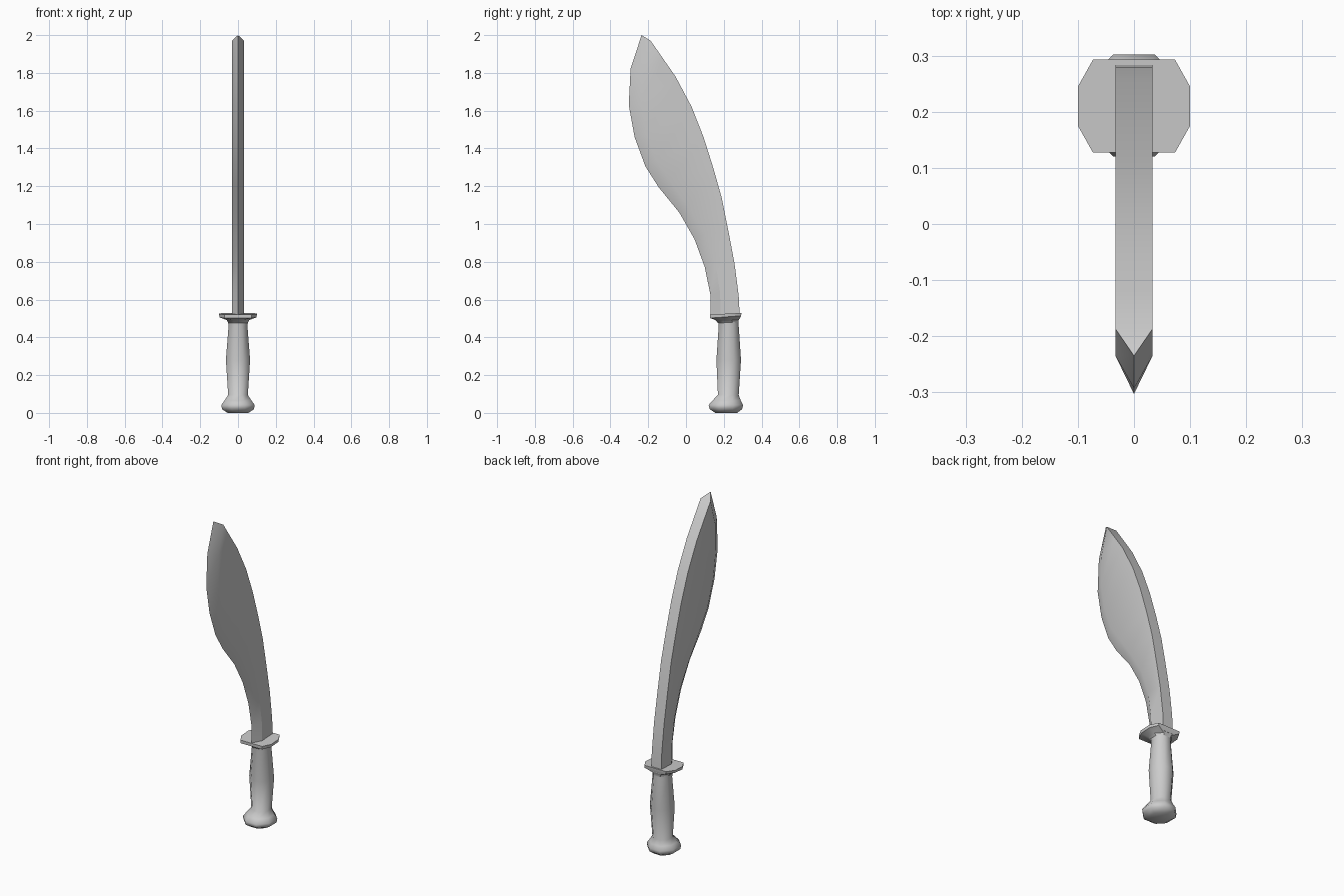
import bpy, bmesh
from math import radians

if "Cube" in bpy.data.objects:
    bpy.data.objects.remove(bpy.data.objects["Cube"])


def finish(bm, name, angle):
    bmesh.ops.remove_doubles(bm, verts=bm.verts, dist=0.0005)
    bmesh.ops.recalc_face_normals(bm, faces=bm.faces)
    mesh = bpy.data.meshes.new(name)
    bm.to_mesh(mesh)
    bm.free()
    ob = bpy.data.objects.new(name, mesh)
    bpy.context.collection.objects.link(ob)
    bpy.ops.object.select_all(action='DESELECT')
    bpy.context.view_layer.objects.active = ob
    ob.select_set(True)
    bpy.ops.object.shade_smooth_by_angle(angle=radians(angle))
    return ob


def loft(name, rings, angle):
    # Bridge closed rings of points and cap both ends
    bm = bmesh.new()
    loops = [[bm.verts.new(p) for p in ring] for ring in rings]
    n = len(loops[0])
    for a, b in zip(loops, loops[1:]):
        for i in range(n):
            j = (i + 1) % n
            bm.faces.new((a[i], a[j], b[j], b[i]))
    bm.faces.new(loops[0])
    bm.faces.new(loops[-1])
    bmesh.ops.dissolve_degenerate(bm, dist=0.0005, edges=bm.edges)
    return finish(bm, name, angle)


# Blade: cutting edge, bevel line and spine as (y, z), from guard to tip
edge = [(.13, .50), (.13, .62), (.10, .77), (.045, .92), (-.035, 1.06), (-.145, 1.195),
        (-.215, 1.305), (-.272, 1.46), (-.303, 1.63), (-.293, 1.825), (-.235, 2.0)]
bevel = [(.185, .50), (.18, .64), (.157, .79), (.10, .95), (.01, 1.095), (-.085, 1.23),
         (-.157, 1.335), (-.21, 1.475), (-.235, 1.635), (-.235, 1.80), (-.187, 1.97)]
spine = [(.285, .50), (.279, .62), (.257, .79), (.225, .96), (.19, 1.135), (.145, 1.295),
         (.093, 1.46), (.03, 1.62), (-.055, 1.78), (-.121, 1.875), (-.187, 1.97)]
T = 0.033
loft("blade", [[(0, *e), (T, *b), (T, *s), (-T, *s), (-T, *b)]
               for e, b, s in zip(edge, bevel, spine)], 30)


def octagon(z, hx, hy, cy, a=.42, b=.42, tilt=0):
    pts = [(a, -1), (1, -b), (1, b), (a, 1), (-a, 1), (-1, b), (-1, -b), (-a, -1)]
    return [(x * hx, cy + y * hy, z + tilt * y) for x, y in pts]


# Pommel and waisted grip
loft("grip", [octagon(0, .055, .058, .213),
              octagon(.02, .085, .086, .211),
              octagon(.042, .088, .091, .211),
              octagon(.065, .072, .075, .215),
              octagon(.095, .052, .055, .224),
              octagon(.28, .064, .065, .226),
              octagon(.46, .05, .053, .226),
              octagon(.50, .055, .055, .222)], 50)

# Guard: flared octagonal plate, dipping slightly at the front
loft("guard", [octagon(.475, .05, .054, .224),
               octagon(.492, .06, .062, .217),
               octagon(.508, .098, .082, .21, .73, .42, .006),
               octagon(.525, .1, .083, .21, .73, .42, .004)], 40)
